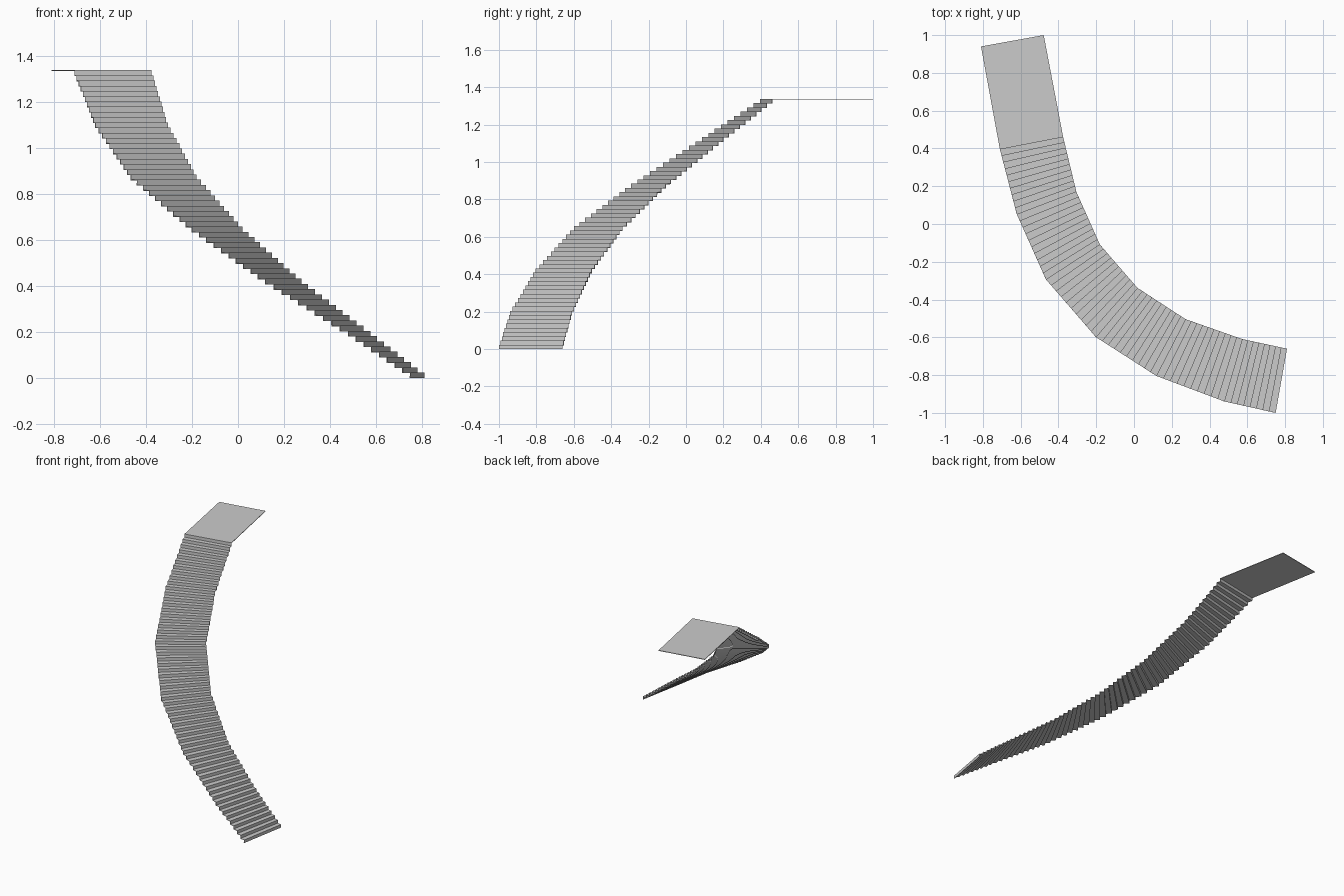
import bpy, bmesh
from mathutils import Vector

if "Cube" in bpy.data.objects:
    bpy.data.objects.remove(bpy.data.objects["Cube"])

# Plan of the curved flight: outer and inner edge corners, bottom to top
OUTER = [(0.75, -1.0), (0.48, -0.94), (0.12, -0.805), (-0.20, -0.60),
         (-0.465, -0.295), (-0.62, 0.05), (-0.71, 0.395)]
INNER = [(0.81, -0.66), (0.575, -0.61), (0.275, -0.505), (0.02, -0.34),
         (-0.18, -0.11), (-0.305, 0.17), (-0.375, 0.46)]
TREADS = [8, 10, 10, 10, 10, 10]          # treads in each straight segment
TOP = 1.337
RISE = TOP / (sum(TREADS) + 1)
THICK = 0.004


def sheet(name, rows):
    """Thin slab through successive (outer, inner) point pairs."""
    bm = bmesh.new()
    pairs = [[bm.verts.new(p) for p in row] for row in rows]
    for (a, b), (c, d) in zip(pairs, pairs[1:]):
        bm.faces.new((a, b, d, c))
    bm.normal_update()
    if sum(f.normal.z for f in bm.faces) < 0:
        bmesh.ops.reverse_faces(bm, faces=bm.faces[:])
    mesh = bpy.data.meshes.new(name)
    bm.to_mesh(mesh)
    bm.free()
    ob = bpy.data.objects.new(name, mesh)
    bpy.context.collection.objects.link(ob)
    mod = ob.modifiers.new("thickness", 'SOLIDIFY')
    mod.thickness = THICK
    mod.offset = -1


# Tread lines across the plan
lines = []
for i, n in enumerate(TREADS):
    for k in range(n):
        lines.append([Vector(e[i]).lerp(Vector(e[i + 1]), k / n)
                      for e in (OUTER, INNER)])
lines.append([Vector(OUTER[-1]), Vector(INNER[-1])])

# Stairs: a riser at every line, a tread between lines
rows = []
for k, line in enumerate(lines):
    for z in (k * RISE, (k + 1) * RISE):
        rows.append([(p.x, p.y, z) for p in line])
sheet("stair_flight", rows)

# Landing at the top
sheet("top_landing", [[(*OUTER[-1], TOP), (*INNER[-1], TOP)],
                      [(-0.81, 0.94, TOP), (-0.478, 1.0, TOP)]])
